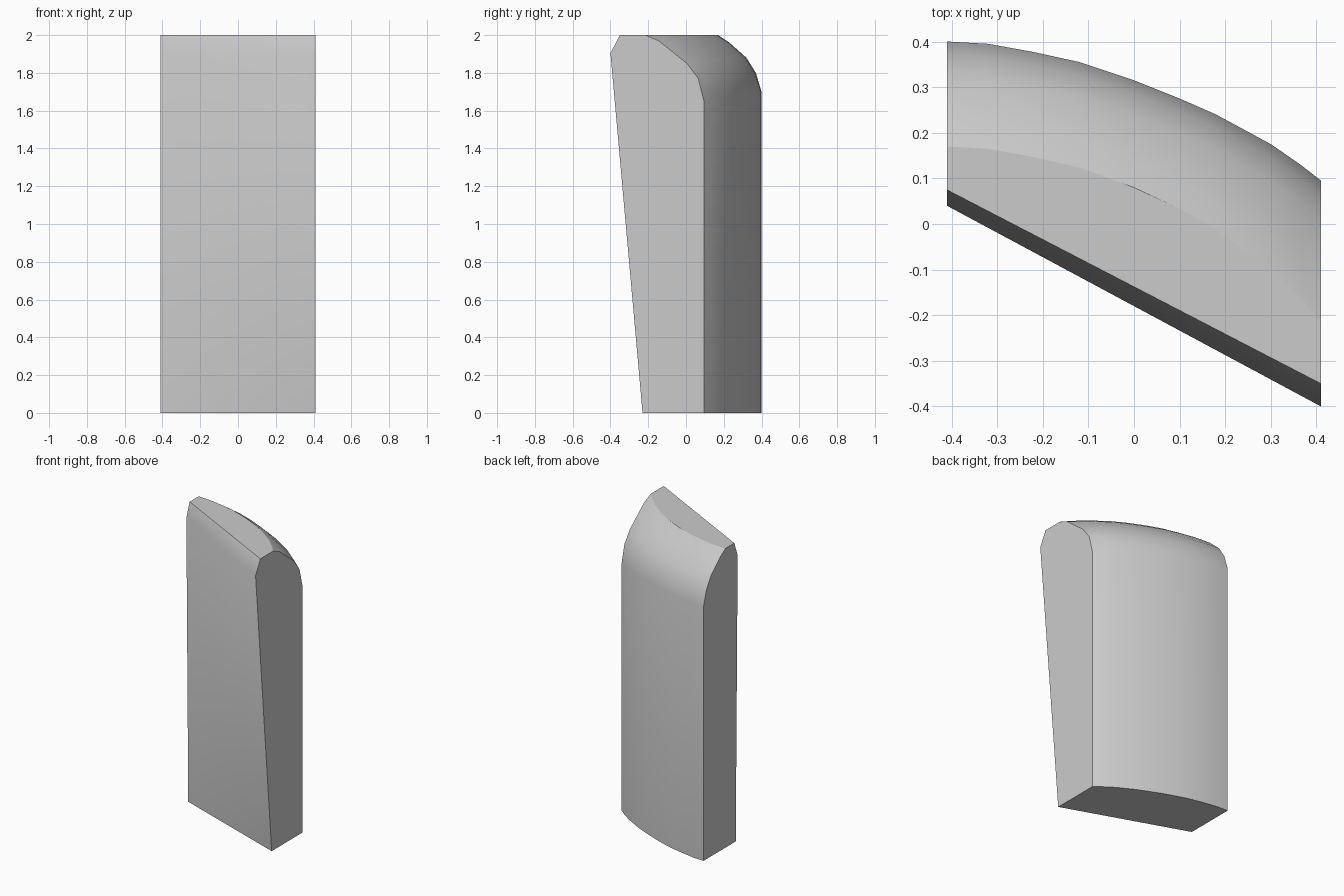
import bpy, bmesh

if "Cube" in bpy.data.objects:
    bpy.data.objects.remove(bpy.data.objects["Cube"])

grey = bpy.data.materials.new("light grey")
grey.diffuse_color = (0.6, 0.6, 0.6, 1)
grey.use_nodes = True
grey.node_tree.nodes["Principled BSDF"].inputs["Base Color"].default_value = grey.diffuse_color

# Plan of the curved back: x, y
back = [(-0.41, 0.40), (-0.32, 0.395), (-0.22, 0.377), (-0.12, 0.355), (0.0, 0.315),
        (0.10, 0.275), (0.18, 0.24), (0.30, 0.175), (0.365, 0.13), (0.41, 0.095)]
# Rounded top shoulder at each end: distance in from the back, height
left = [(0, 1.70), (0.03, 1.80), (0.08, 1.88), (0.17, 1.96), (0.23, 2.0)]
right = [(0, 1.65), (0.03, 1.77), (0.09, 1.85), (0.24, 1.97), (0.31, 2.0)]


def mix(a, b, t):
    return a + (b - a) * t


# Cross-sections stacked along x
bm = bmesh.new()
sections = []
for x, yb in back:
    t = (x + 0.41) / 0.82
    pts = [(mix(0.06, -0.23, t), 0), (yb, 0)]
    for (d0, z0), (d1, z1) in zip(left, right):
        k = t ** 4
        pts.append((yb - mix(d0, d1, k), mix(z0, z1, k)))
    pts += [(mix(0.075, -0.35, t), 2.0), (mix(0.04, -0.40, t), 1.905)]
    sections.append([bm.verts.new((x, y, z)) for y, z in pts])

# Skin between sections and flat end caps
for a, b in zip(sections, sections[1:]):
    for i in range(len(a)):
        j = (i + 1) % len(a)
        bm.faces.new((a[i], a[j], b[j], b[i]))
bm.faces.new(sections[0])
bm.faces.new(sections[-1])
bmesh.ops.recalc_face_normals(bm, faces=bm.faces[:])

mesh = bpy.data.meshes.new("curved_block")
bm.to_mesh(mesh)
bm.free()
block = bpy.data.objects.new("curved_block", mesh)
bpy.context.collection.objects.link(block)
mesh.materials.append(grey)

# Smooth curved skin, crisp borders
bpy.context.view_layer.objects.active = block
block.select_set(True)
bpy.ops.object.shade_smooth_by_angle(angle=0.52)
